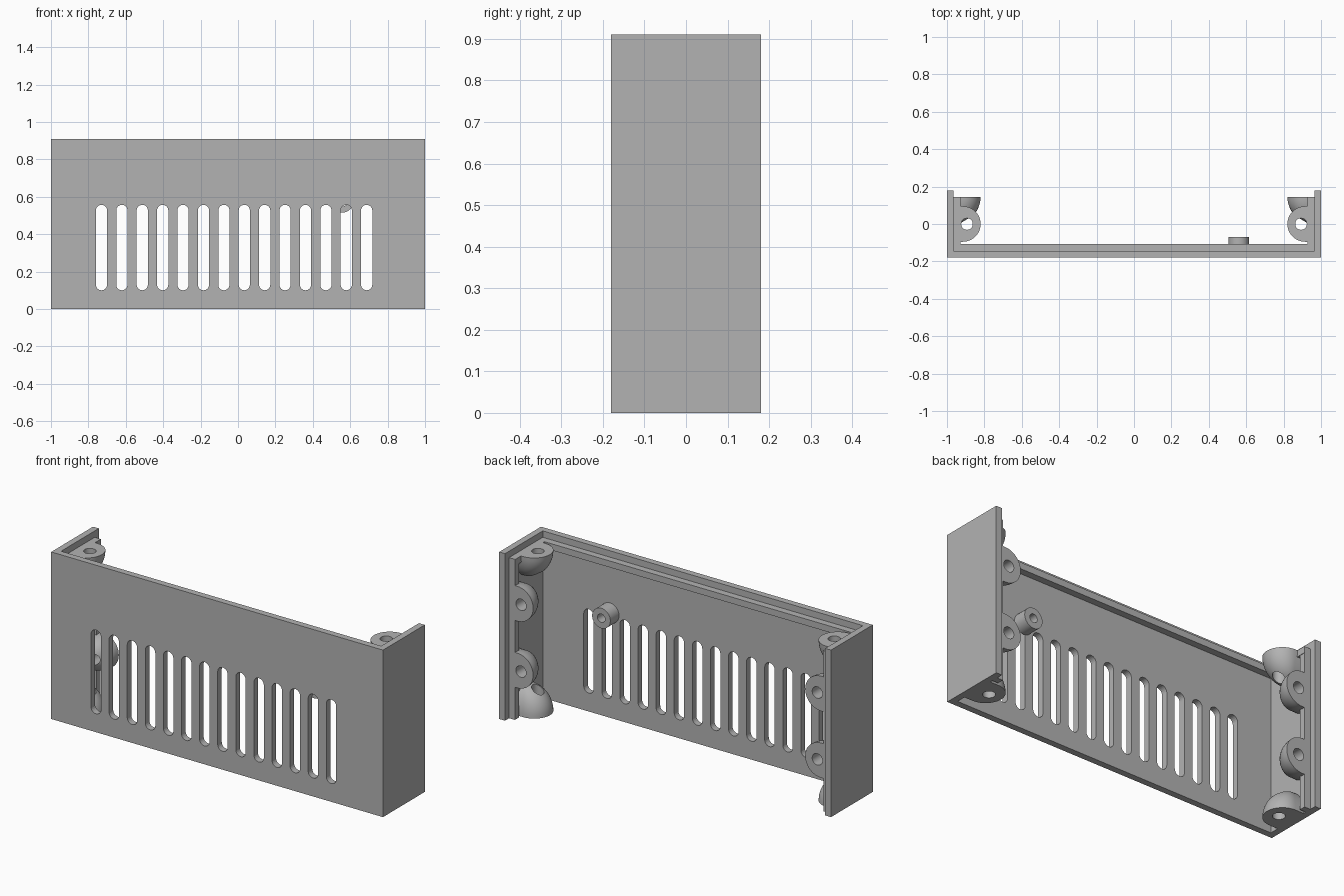
import bpy, bmesh, math
from mathutils import Vector

cube = bpy.data.objects.get("Cube")
if cube:
    bpy.data.objects.remove(cube, do_unlink=True)

grey = bpy.data.materials.new("plain grey")
grey.use_nodes = True
COLOUR = (0.45, 0.45, 0.45, 1)
grey.diffuse_color = COLOUR
grey.node_tree.nodes["Principled BSDF"].inputs["Base Color"].default_value = COLOUR

W, D, H = 1.0, 0.18, 0.91      # half width, half depth, height
T = 0.035                      # wall thickness
WALL = W - T                   # inner face of the side walls
FLOOR = -D + T                 # inner face of the front panel
LEDGE = H - T                  # top of the inner rib
EDGE = D - T                   # rear of the inner rib


def finish(name, bm, smooth=False):
    bmesh.ops.remove_doubles(bm, verts=bm.verts, dist=1e-5)
    bmesh.ops.recalc_face_normals(bm, faces=bm.faces)
    mesh = bpy.data.meshes.new(name)
    bm.to_mesh(mesh)
    bm.free()
    mesh.materials.append(grey)
    obj = bpy.data.objects.new(name, mesh)
    bpy.context.collection.objects.link(obj)
    if smooth:
        activate(obj)
        bpy.ops.object.shade_smooth_by_angle(angle=math.radians(35))
    return obj


def activate(obj):
    bpy.ops.object.select_all(action='DESELECT')
    obj.select_set(True)
    bpy.context.view_layer.objects.active = obj


def prism(bm, outline, offset):
    """Closed solid from a flat outline pushed along an offset."""
    low = [bm.verts.new(p) for p in outline]
    high = [bm.verts.new(Vector(p) + Vector(offset)) for p in outline]
    bm.faces.new(low)
    bm.faces.new(high)
    n = len(low)
    for i in range(n):
        j = (i + 1) % n
        bm.faces.new((low[i], low[j], high[j], high[i]))


def cylinder(bm, centre, radius, axis, length, sides=32):
    """Cylinder centred on a point, along y or z."""
    ring = []
    for i in range(sides):
        c = radius * math.cos(math.tau * i / sides)
        s = radius * math.sin(math.tau * i / sides)
        flat = (c, -length / 2, s) if axis == 'y' else (c, s, -length / 2)
        ring.append(Vector(centre) + Vector(flat))
    prism(bm, ring, (0, length, 0) if axis == 'y' else (0, 0, length))


def cut(obj, bm):
    """Subtract a temporary cutter."""
    cutter = finish("cutter", bm)
    cutter.hide_render = True
    mod = obj.modifiers.new("cut", 'BOOLEAN')
    mod.operation = 'DIFFERENCE'
    mod.solver = 'EXACT'
    mod.object = cutter
    activate(obj)
    bpy.ops.object.modifier_apply(modifier=mod.name)
    bpy.data.objects.remove(cutter, do_unlink=True)


def u_outline(outer, front, rear, thick, z):
    inner = outer - thick
    return [(-outer, rear, z), (-outer, front, z), (outer, front, z), (outer, rear, z),
            (inner, rear, z), (inner, front + thick, z),
            (-inner, front + thick, z), (-inner, rear, z)]


# U-shaped shell with a row of rounded vent slots
bm = bmesh.new()
prism(bm, u_outline(W, -D, D, T, 0), (0, 0, H))
shell = finish("shell", bm)

SLOTS, SLOT_R, LOW, HIGH = 14, 0.03, 0.13, 0.527
bm = bmesh.new()
for i in range(SLOTS):
    x = -0.73 + i * 1.418 / (SLOTS - 1)
    outline = []
    for k in range(26):
        half = k // 13
        a = math.pi * (half + (k - 13 * half) / 12)
        z = LOW if half else HIGH
        outline.append((x + SLOT_R * math.cos(a), -D - T, z + SLOT_R * math.sin(a)))
    prism(bm, outline, (0, 3 * T, 0))
cut(shell, bm)

# Inner rib under the top lip
bm = bmesh.new()
prism(bm, u_outline(WALL, FLOOR, EDGE, 0.037, LEDGE - T), (0, 0, T))
finish("top_rib", bm)

# Upright rib along the rear of each side wall
for s, side in ((1, "left"), (-1, "right")):
    bm = bmesh.new()
    prism(bm, [(s * WALL, EDGE, 0), (s * (WALL - T), EDGE, 0),
               (s * (WALL - T), EDGE - T, 0), (s * WALL, EDGE - T, 0)], (0, 0, LEDGE))
    finish(side + "_upright_rib", bm)


# Screw bosses: a rounded face tapering as a dome into the side wall
BOSS_R, BOSS_DEPTH, HOLE_IN, HOLE_R = 0.095, 0.145, 0.072, 0.031


def screw_boss(name, s, axis, base, direction, centre):
    def place(inward, across, depth):
        x = s * (WALL - inward)
        along = base + direction * depth
        return (x, along, centre + across) if axis == 'y' else (x, centre + across, along)

    profile = [(0, -BOSS_R)]
    for i in range(25):
        a = -math.pi / 2 + math.pi * i / 24
        profile.append((0.05 + BOSS_R * math.cos(a), BOSS_R * math.sin(a)))
    profile.append((0, BOSS_R))
    bm = bmesh.new()
    rings = []
    for k in range(12):
        t = math.pi / 2 * k / 12
        rings.append([bm.verts.new(place(p * math.cos(t), q * math.cos(t), BOSS_DEPTH * math.sin(t)))
                      for p, q in profile])
    tip = bm.verts.new(place(0, 0, BOSS_DEPTH))
    bm.faces.new(rings[0])
    n = len(profile)
    for i in range(n):
        j = (i + 1) % n
        for a, b in zip(rings, rings[1:]):
            bm.faces.new((a[i], a[j], b[j], b[i]))
        bm.faces.new((rings[-1][i], rings[-1][j], tip))
    obj = finish(name, bm)
    bm = bmesh.new()
    cylinder(bm, place(HOLE_IN, 0, 0), HOLE_R, axis, 3 * BOSS_DEPTH)
    cut(obj, bm)
    activate(obj)
    bpy.ops.object.shade_smooth_by_angle(angle=math.radians(35))


for s, side in ((1, "left"), (-1, "right")):
    screw_boss(side + "_top_boss", s, 'z', LEDGE, -1, 0)
    screw_boss(side + "_bottom_boss", s, 'z', 0, 1, 0)
    screw_boss(side + "_upper_rear_boss", s, 'y', EDGE, -1, H / 2 + 0.182)
    screw_boss(side + "_lower_rear_boss", s, 'y', EDGE, -1, H / 2 - 0.182)

# Hollow post standing on the inside of the front panel
POST = (0.56, FLOOR + 0.0375, 0.571)
bm = bmesh.new()
cylinder(bm, POST, 0.055, 'y', 0.075)
post = finish("post", bm)
bm = bmesh.new()
cylinder(bm, POST, 0.023, 'y', 0.2)
cut(post, bm)
activate(post)
bpy.ops.object.shade_smooth_by_angle(angle=math.radians(35))
